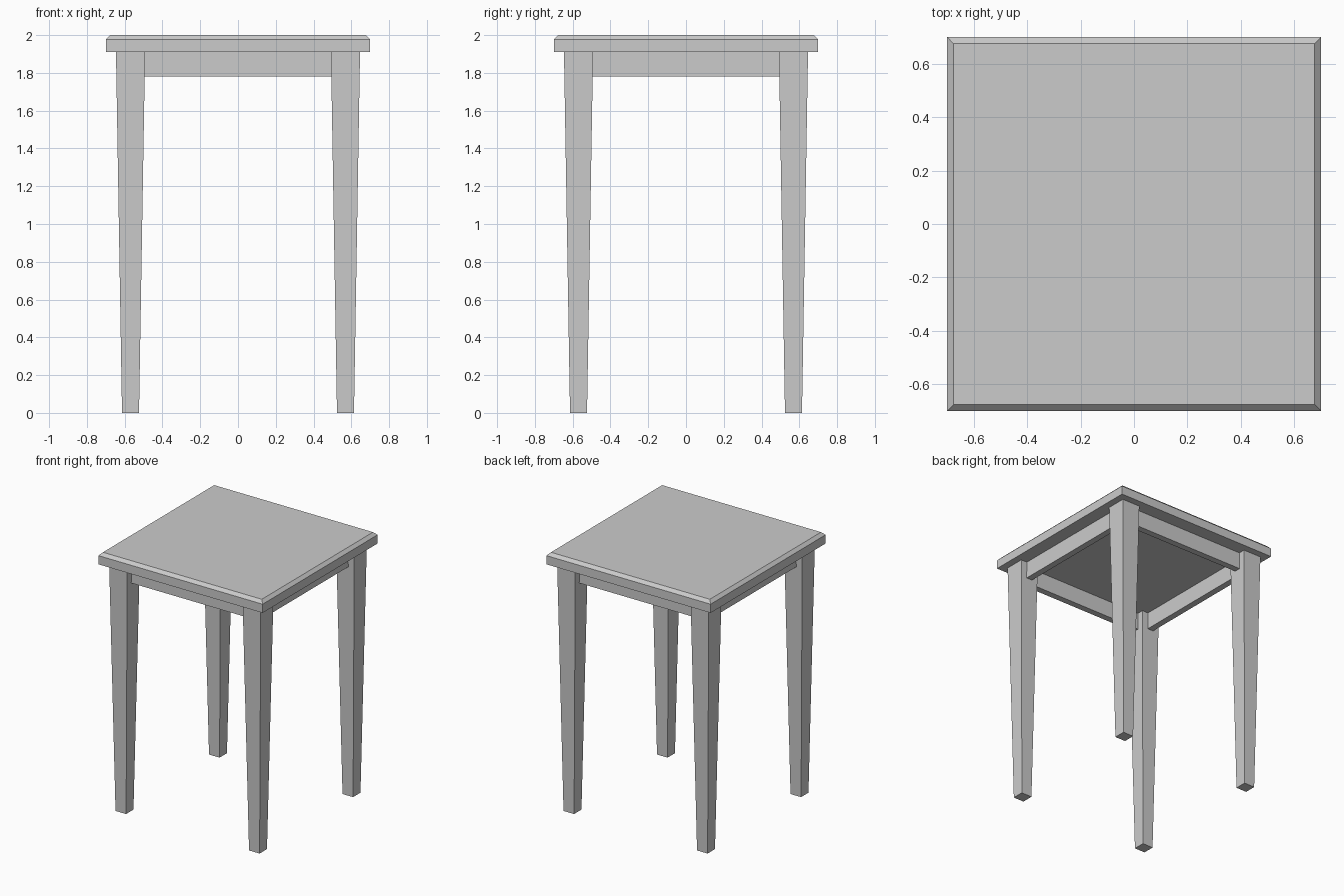
import bpy, bmesh

if "Cube" in bpy.data.objects:
    bpy.data.objects.remove(bpy.data.objects["Cube"])


def frustum(name, rings, cx=0.0, cy=0.0):
    """Stacked rectangular rings (half_x, half_y, z), capped at both ends."""
    bm = bmesh.new()
    loops = [[bm.verts.new((cx + sx * hx, cy + sy * hy, z))
              for sx, sy in ((-1, -1), (1, -1), (1, 1), (-1, 1))]
             for hx, hy, z in rings]
    for low, high in zip(loops, loops[1:]):
        for i in range(4):
            j = (i + 1) % 4
            bm.faces.new((low[i], low[j], high[j], high[i]))
    bm.faces.new(loops[0][::-1])
    bm.faces.new(loops[-1])
    mesh = bpy.data.meshes.new(name)
    bm.to_mesh(mesh)
    bm.free()
    obj = bpy.data.objects.new(name, mesh)
    bpy.context.collection.objects.link(obj)
    return obj


TOP_UNDERSIDE = 1.91
APRON_BOTTOM = 1.78
LEG_POS = 0.569

# Table top with chamfered upper edge
frustum("table_top", [(0.70, 0.70, TOP_UNDERSIDE),
                      (0.70, 0.70, 1.977),
                      (0.677, 0.677, 2.0)])

# Four square legs, tapering towards the floor
for y_name, sy in (("front", -1), ("back", 1)):
    for x_name, sx in (("left", -1), ("right", 1)):
        frustum(f"{y_name}_{x_name}_leg",
                [(0.045, 0.045, 0.0), (0.077, 0.077, TOP_UNDERSIDE)],
                sx * LEG_POS, sy * LEG_POS)

# Apron rails between the legs
LONG, THIN = 0.497, 0.025
for name, hx, hy, cx, cy in (("front_apron", LONG, THIN, 0, -LEG_POS),
                             ("back_apron", LONG, THIN, 0, LEG_POS),
                             ("left_apron", THIN, LONG, -LEG_POS, 0),
                             ("right_apron", THIN, LONG, LEG_POS, 0)):
    frustum(name, [(hx, hy, APRON_BOTTOM), (hx, hy, TOP_UNDERSIDE)], cx, cy)
